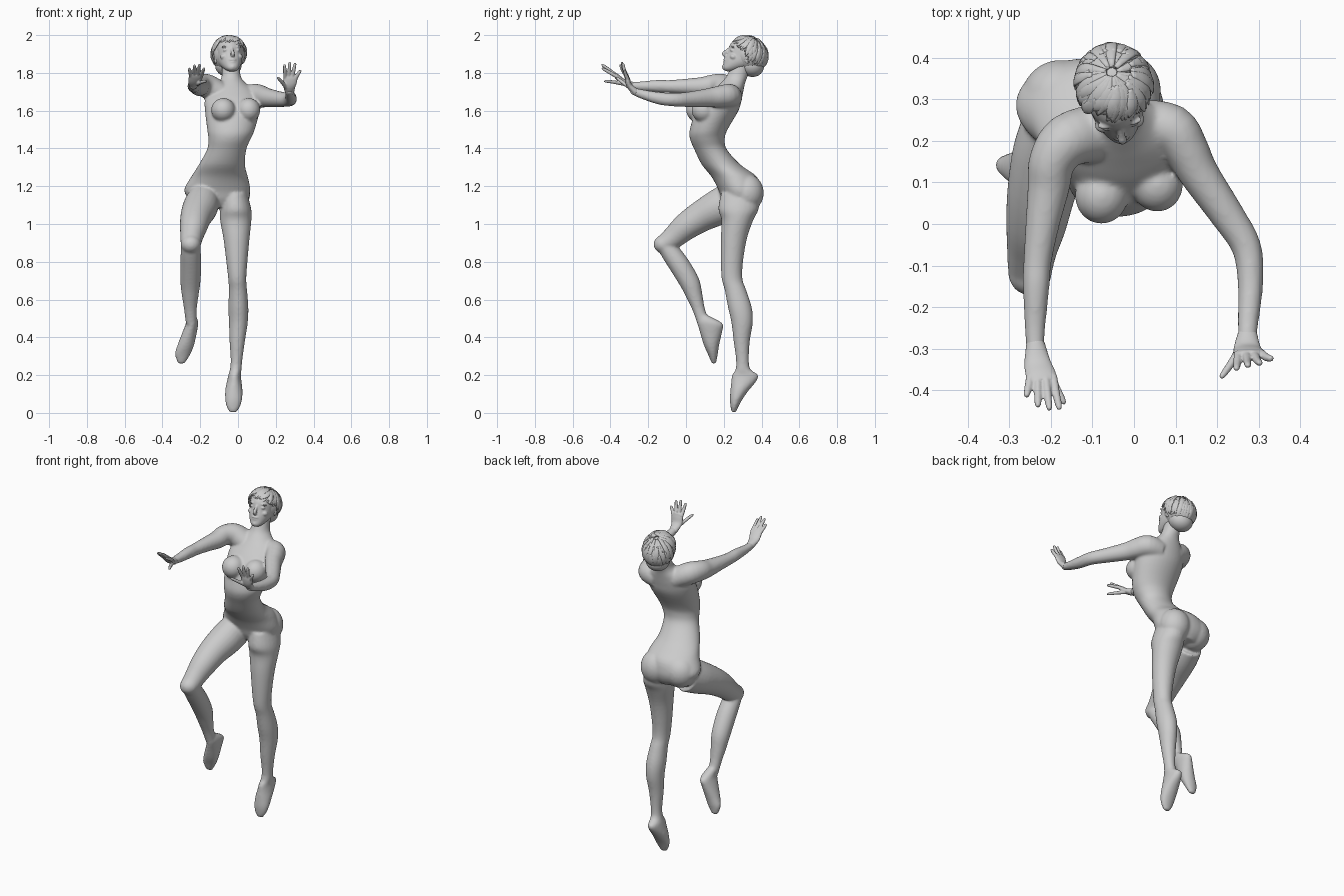
import bpy, bmesh, math, random
from mathutils import Vector, Matrix

random.seed(4)
X, Z = Vector((1, 0, 0)), Vector((0, 0, 1))


def spline(rows, sub):
    """Catmull-Rom through rows of (x, y, z, ra, rb)."""
    out = []
    for i in range(len(rows) - 1):
        a, b, c, d = (rows[max(i - 1, 0)], rows[i], rows[i + 1],
                      rows[min(i + 2, len(rows) - 1)])
        for s in range(sub):
            t = s / sub
            out.append([0.5 * (2 * q + (r - p) * t + (2 * p - 5 * q + 4 * r - w) * t * t
                               + (3 * q - p - 3 * r + w) * t ** 3)
                        for p, q, r, w in zip(a, b, c, d)])
    return out + [list(rows[-1])]


def loft(bm, rows, ref=X, flat=False, n=24, sub=4):
    """Elliptical tube; ra lies along ref, rb across it."""
    pts = spline(rows, sub)
    rings = []
    for i, p in enumerate(pts):
        lo, hi = pts[max(i - 1, 0)], pts[min(i + 1, len(pts) - 1)]
        t = Z if flat else (Vector(hi[:3]) - Vector(lo[:3])).normalized()
        u = (ref - t * ref.dot(t)).normalized()
        v = t.cross(u)
        rings.append([bm.verts.new(Vector(p[:3])
                      + u * p[3] * math.cos(2 * math.pi * k / n)
                      + v * p[4] * math.sin(2 * math.pi * k / n)) for k in range(n)])
    for a, b in zip(rings, rings[1:]):
        for k in range(n):
            j = (k + 1) % n
            bm.faces.new((a[k], a[j], b[j], b[k]))
    bm.faces.new(rings[0])
    bm.faces.new(rings[-1])


def ball(bm, c, r):
    bmesh.ops.create_uvsphere(bm, u_segments=24, v_segments=16, radius=1,
                              matrix=Matrix.Translation(c) @ Matrix.Diagonal((*r, 1)))


def finish(name, bm, voxel=0, smooth=0, matrix=None):
    """Make the object, fusing overlapping pieces into one skin if voxel is set."""
    if matrix:
        bm.transform(matrix)
    bmesh.ops.recalc_face_normals(bm, faces=bm.faces)
    me = bpy.data.meshes.new(name)
    bm.to_mesh(me)
    bm.free()
    ob = bpy.data.objects.new(name, me)
    bpy.context.collection.objects.link(ob)
    bpy.ops.object.select_all(action='DESELECT')
    ob.select_set(True)
    bpy.context.view_layer.objects.active = ob
    if voxel:
        m = ob.modifiers.new("fuse", 'REMESH')
        m.mode, m.voxel_size = 'VOXEL', voxel
        m = ob.modifiers.new("relax", 'SMOOTH')
        m.factor, m.iterations = 0.5, smooth
        bpy.ops.object.convert(target='MESH')
    bpy.ops.object.shade_smooth()


# torso and neck
bm = bmesh.new()
loft(bm, [(-.1, .29, 1.09, .08, .075), (-.105, .29, 1.13, .15, .1), (-.11, .285, 1.18, .175, .113),
          (-.098, .255, 1.25, .15, .12), (-.085, .185, 1.315, .122, .102), (-.06, .13, 1.395, .104, .086),
          (-.045, .113, 1.45, .112, .092), (-.037, .12, 1.5, .126, .1), (-.03, .165, 1.6, .145, .113),
          (-.03, .195, 1.66, .145, .1), (-.03, .225, 1.71, .115, .08), (-.033, .25, 1.75, .07, .064),
          (-.036, .272, 1.785, .05, .056), (-.04, .3, 1.86, .047, .05)], flat=True, n=36)
# breasts and buttocks
ball(bm, (-.078, .068, 1.603), (.064, .068, .064))
ball(bm, (.056, .095, 1.603), (.062, .066, .064))
ball(bm, (-.025, .322, 1.165), (.09, .09, .1))
ball(bm, (-.175, .305, 1.17), (.095, .09, .095))
# standing leg with pointed foot
loft(bm, [(-.02, .285, 1.16, .07, .1), (-.013, .278, 1.08, .083, .107), (-.012, .272, 1.02, .083, .084),
          (-.008, .253, .92, .069, .069), (-.006, .243, .8, .056, .059), (-.004, .244, .71, .048, .055),
          (0, .262, .65, .048, .057), (.002, .285, .56, .053, .063), (.002, .297, .48, .05, .057),
          (-.004, .295, .38, .041, .043), (-.008, .299, .28, .031, .034), (-.012, .302, .23, .031, .04),
          (-.018, .313, .2, .033, .07), (-.02, .305, .165, .039, .066), (-.022, .284, .12, .046, .049),
          (-.023, .265, .07, .045, .033), (-.025, .256, .03, .035, .02), (-.026, .253, .002, .017, .011)],
     flat=True)
# raised leg: thigh, knee, shin, foot
loft(bm, [(-.18, .25, 1.13, .085, .1), (-.2, .17, 1.088, .092, .095), (-.222, .08, 1.04, .083, .083),
          (-.235, 0, .987, .073, .073), (-.245, -.06, .935, .061, .062), (-.25, -.108, .897, .054, .052)])
ball(bm, (-.25, -.116, .893), (.053, .056, .05))
loft(bm, [(-.25, -.115, .895, .05, .045), (-.25, -.075, .84, .054, .052), (-.25, -.03, .775, .056, .055),
          (-.252, .02, .69, .053, .053), (-.253, .045, .62, .044, .043), (-.252, .067, .55, .034, .033),
          (-.248, .09, .48, .029, .031)])
loft(bm, [(-.247, .09, .515, .026, .03), (-.243, .118, .485, .032, .06), (-.245, .13, .465, .034, .068),
          (-.255, .132, .43, .038, .06), (-.276, .135, .36, .044, .041), (-.293, .142, .31, .041, .026),
          (-.3, .148, .26, .018, .011)], flat=True)
# arms
loft(bm, [(-.09, .22, 1.69, .06, .07), (-.16, .2, 1.728, .064, .065), (-.197, .15, 1.735, .058, .056),
          (-.205, .09, 1.728, .051, .051), (-.22, 0, 1.728, .041, .041), (-.232, -.09, 1.728, .034, .034),
          (-.235, -.15, 1.73, .033, .032), (-.238, -.25, 1.73, .024, .025), (-.237, -.315, 1.737, .018, .02)],
     ref=Z)
loft(bm, [(.02, .24, 1.67, .06, .06), (.09, .228, 1.68, .062, .06), (.125, .18, 1.675, .058, .054),
          (.157, .12, 1.668, .051, .048), (.225, .02, 1.66, .041, .041), (.27, -.055, 1.658, .036, .036),
          (.28, -.14, 1.665, .033, .031), (.274, -.24, 1.69, .024, .025), (.272, -.29, 1.708, .018, .021)],
     ref=Z)
finish("body", bm, .007, 8)


# hands
def hand(name, palm, fingers):
    bm = bmesh.new()
    loft(bm, palm)
    for base, tip in fingers:
        a, b = Vector(base), Vector(tip)
        m = a.lerp(b, .5) + Vector((0, -.003, .002))
        loft(bm, [(*a, .0105, .0105), (*m, .0095, .0095), (*a.lerp(b, .9), .0078, .0075),
                  (*b, .004, .004)], n=12)
    finish(name, bm, .0035, 3)


hand("left_hand",
     [(.273, -.262, 1.694, .023, .02), (.272, -.298, 1.73, .033, .016), (.277, -.31, 1.765, .038, .014),
      (.279, -.314, 1.788, .034, .01)],
     [((.25, -.312, 1.775), (.246, -.35, 1.845)), ((.27, -.313, 1.78), (.274, -.342, 1.859)),
      ((.289, -.313, 1.78), (.303, -.336, 1.853)), ((.305, -.31, 1.77), (.332, -.325, 1.815)),
      ((.257, -.296, 1.72), (.209, -.37, 1.777))])
hand("right_hand",
     [(-.237, -.285, 1.731, .022, .022), (-.232, -.333, 1.753, .032, .016), (-.224, -.362, 1.778, .037, .014),
      (-.22, -.378, 1.793, .033, .01)],
     [((-.249, -.365, 1.782), (-.259, -.415, 1.825)), ((-.231, -.37, 1.787), (-.231, -.44, 1.842)),
      ((-.212, -.37, 1.787), (-.203, -.447, 1.846)), ((-.195, -.365, 1.78), (-.179, -.446, 1.825)),
      ((-.215, -.33, 1.742), (-.167, -.433, 1.757))])

# head, tilted back and turned a little
pose = (Matrix.Translation((-.045, .31, 1.887)) @ Matrix.Rotation(math.radians(9), 4, 'Z')
        @ Matrix.Rotation(math.radians(-22), 4, 'X'))
bm = bmesh.new()
loft(bm, [(0, -.066, -.108, .014, .014), (0, -.058, -.097, .03, .031), (0, -.042, -.075, .046, .049),
          (0, -.02, -.045, .06, .074), (0, -.003, -.01, .068, .09), (0, .003, .03, .074, .098),
          (0, .01, .06, .07, .092), (0, .012, .085, .052, .07), (0, .012, .1, .02, .03)],
     flat=True, n=32)
# nose, lips, eyes, brows, cheeks, ears
loft(bm, [(0, -.088, .018, .006, .006), (0, -.1, -.01, .008, .009), (0, -.107, -.027, .011, .012),
          (0, -.094, -.038, .01, .008)], n=16)
ball(bm, (0, -.09, -.056), (.02, .009, .006))
ball(bm, (0, -.086, -.067), (.017, .009, .007))
ball(bm, (0, -.078, -.092), (.016, .014, .013))
for s in (-1, 1):
    ball(bm, (s * .031, -.078, .003), (.015, .012, .008))
    ball(bm, (s * .032, -.082, .022), (.023, .011, .006))
    ball(bm, (s * .04, -.06, -.027), (.02, .02, .016))
    ball(bm, (s * .073, .012, -.008), (.01, .017, .028))
finish("head", bm, .004, 3, pose)

# short layered hair: cap plus tapered locks from the crown
bm = bmesh.new()
ball(bm, (0, .026, .018), (.087, .098, .088))
ball(bm, (0, .052, -.03), (.07, .068, .06))
C, R = Vector((0, .012, .018)), Vector((.092, .107, .095))
for i in range(130):
    az = 2 * math.pi * (i + random.random()) / 130          # 0 faces forward
    back = (1 - math.cos(az)) / 2
    end = math.radians(66 + 62 * min(1, back * 1.25) + random.uniform(-10, 6))
    start = end * random.choice((.08, .3, .5))
    twist = random.uniform(-.2, .2) - .5 * max(0, math.cos(az))
    lift = random.uniform(.96, 1.02)
    rows = []
    for k, w in enumerate((.006, .014, .014, .002)):
        f = k / 3
        th, a = start + (end - start) * f, az + twist * f
        d = Vector((math.sin(th) * math.sin(a), -math.sin(th) * math.cos(a), math.cos(th)))
        p = C + Vector(x * y for x, y in zip(d, R)) * lift
        rows.append((*p, .0045 if k < 3 else .001, w))
        if k == 1:
            normal = d
    loft(bm, rows, ref=normal, n=8, sub=3)
finish("hair", bm, 0, 0, pose)
